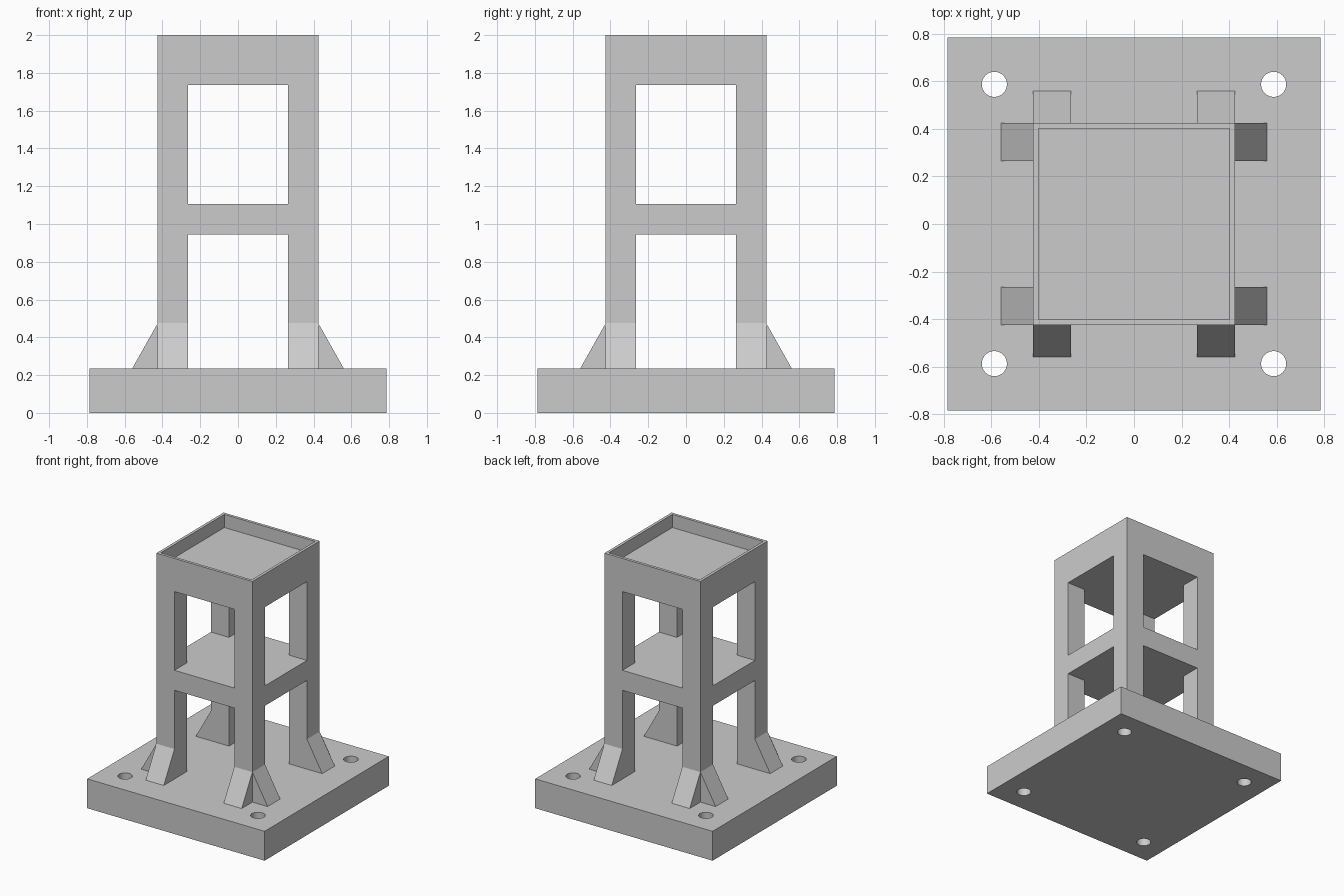
import bpy
import bmesh
from math import radians
from mathutils import Matrix, Vector

default = bpy.data.objects.get("Cube")
if default:
    bpy.data.objects.remove(default, do_unlink=True)

BASE_HALF, BASE_TOP = 0.785, 0.235
TOWER_HALF, OPEN_HALF, HEIGHT = 0.425, 0.265, 2.0
SHELF = (0.945, 1.105)
CAP_BOTTOM, TRAY_FLOOR, TRAY_HALF = 1.735, 1.895, 0.402
HOLE_POS, HOLE_RADIUS = 0.588, 0.053
GUSSET_OUT, GUSSET_TOP = 0.56, 0.475

grey = bpy.data.materials.new("plain grey")
grey.use_nodes = True
grey.diffuse_color = (0.6, 0.6, 0.6, 1)
grey.node_tree.nodes["Principled BSDF"].inputs["Base Color"].default_value = (0.6, 0.6, 0.6, 1)


def make_object(name, bm):
    bmesh.ops.recalc_face_normals(bm, faces=bm.faces)
    mesh = bpy.data.meshes.new(name)
    bm.to_mesh(mesh)
    bm.free()
    mesh.materials.append(grey)
    obj = bpy.data.objects.new(name, mesh)
    bpy.context.collection.objects.link(obj)
    return obj


def box(name, half_x, half_y, low, high):
    bm = bmesh.new()
    place = Matrix.Translation((0, 0, (low + high) / 2))
    size = Matrix.Diagonal((2 * half_x, 2 * half_y, high - low, 1))
    bmesh.ops.create_cube(bm, size=1, matrix=place @ size)
    return make_object(name, bm)


def cut(target, cutter):
    """Subtract the cutter from the target, then discard it."""
    cutter.hide_render = True
    mod = target.modifiers.new("cut", "BOOLEAN")
    mod.operation, mod.solver, mod.object = "DIFFERENCE", "EXACT", cutter
    bpy.context.view_layer.objects.active = target
    bpy.ops.object.modifier_apply(modifier=mod.name)
    bpy.data.objects.remove(cutter, do_unlink=True)


# Base plate with four bolt holes
base = box("base_plate", BASE_HALF, BASE_HALF, 0, BASE_TOP)
bm = bmesh.new()
for sx in (-1, 1):
    for sy in (-1, 1):
        bmesh.ops.create_cone(
            bm, cap_ends=True, segments=32, radius1=HOLE_RADIUS, radius2=HOLE_RADIUS, depth=1,
            matrix=Matrix.Translation((sx * HOLE_POS, sy * HOLE_POS, BASE_TOP / 2)))
cut(base, make_object("bolt_hole_cutter", bm))

# Tower: square column opened on all sides, leaving legs, shelf and cap
tower = box("tower_frame", TOWER_HALF, TOWER_HALF, BASE_TOP, HEIGHT)
for low, high in ((0, SHELF[0]), (SHELF[1], CAP_BOTTOM)):
    cut(tower, box("window_cutter", 1, OPEN_HALF, low, high))
    cut(tower, box("window_cutter", OPEN_HALF, 1, low, high))
cut(tower, box("tray_cutter", TRAY_HALF, TRAY_HALF, TRAY_FLOOR, HEIGHT + 0.5))

# Triangular gussets: two on each side of the tower, flush with the legs
bm = bmesh.new()
profile = ((TOWER_HALF, BASE_TOP), (GUSSET_OUT, BASE_TOP), (TOWER_HALF, GUSSET_TOP))
for quarter in range(4):
    turn = Matrix.Rotation(radians(90 * quarter), 3, "Z")
    for start in (-TOWER_HALF, OPEN_HALF):
        face = bm.faces.new([bm.verts.new(turn @ Vector((r, start, z))) for r, z in profile])
        solid = bmesh.ops.extrude_face_region(bm, geom=[face], use_keep_orig=True)
        moved = [v for v in solid["geom"] if isinstance(v, bmesh.types.BMVert)]
        bmesh.ops.translate(bm, verts=moved, vec=turn @ Vector((0, TOWER_HALF - OPEN_HALF, 0)))
make_object("leg_gussets", bm)

# Smooth the round hole walls while keeping the plate edges crisp
bpy.ops.object.select_all(action="DESELECT")
base.select_set(True)
bpy.context.view_layer.objects.active = base
bpy.ops.object.shade_smooth_by_angle(angle=radians(30))
